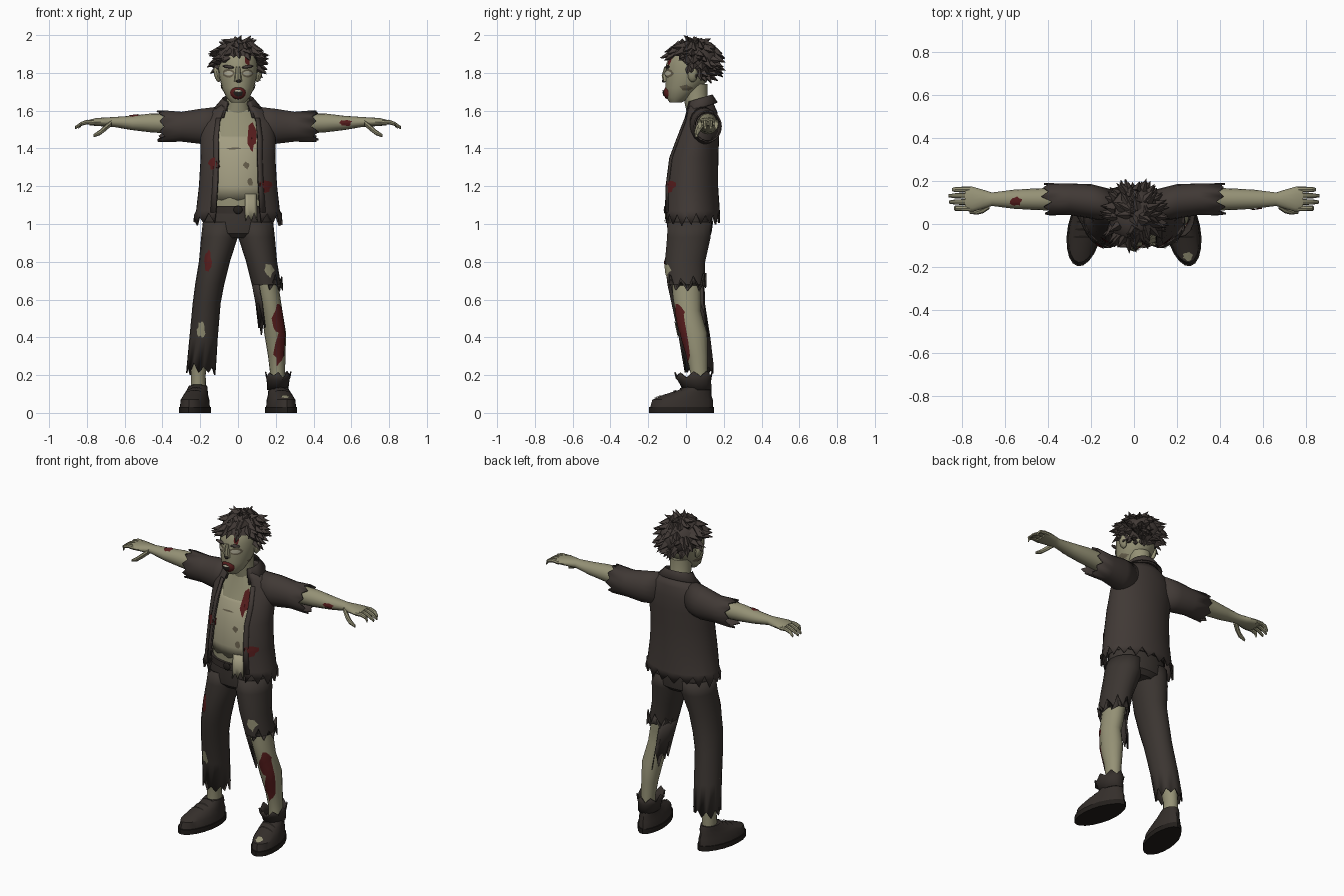
import bpy, bmesh, random
from math import sin, cos, pi, radians
from mathutils import Vector, Matrix
from mathutils.bvhtree import BVHTree

random.seed(7)
if "Cube" in bpy.data.objects:
    bpy.data.objects.remove(bpy.data.objects["Cube"])


def paint(name, *rgb):
    m = bpy.data.materials.new(name)
    m.use_nodes = True
    m.diffuse_color = (*rgb, 1)
    m.node_tree.nodes["Principled BSDF"].inputs["Base Color"].default_value = (*rgb, 1)
    return m


skin = paint("grey green skin", .30, .285, .18)
cloth = paint("pale undershirt", .36, .335, .22)
coat = paint("brown jacket", .052, .041, .036)
denim = paint("dark trousers", .044, .036, .031)
locks = paint("brown hair", .055, .043, .038)
leather = paint("shoe leather", .035, .028, .024)
rubber = paint("dark sole", .016, .013, .011)
blood = paint("dried blood", .095, .012, .012)
bruise = paint("bruised skin", .13, .11, .07)
bone = paint("pale eye", .45, .43, .32)
parts = []


def finish(name, bm, mat, thick=0):
    mesh = bpy.data.meshes.new(name)
    bm.to_mesh(mesh)
    bm.free()
    mesh.materials.append(mat)
    ob = bpy.data.objects.new(name, mesh)
    bpy.context.scene.collection.objects.link(ob)
    if thick:
        mod = ob.modifiers.new("thickness", "SOLIDIFY")
        mod.thickness, mod.offset = thick, -1
    parts.append(ob)
    return ob


def loft(name, rings, mat, axis="z", n=16, arc=None, hem=None, warp=None, thick=0, s=1):
    """Skin elliptical rings (x, y, z, a, b); arc or hem leaves an open shell."""
    bm = bmesh.new()
    a0, a1 = [radians(a) for a in (arc or (0, 360))]
    count = n + 1 if arc else n
    rows = []
    for i, (x, y, z, a, b) in enumerate(rings):
        row = []
        for k in range(count):
            t = a0 + (a1 - a0) * k / n
            p, q = a * cos(t), b * sin(t)
            v = Vector((x + p, y + q, z) if axis == "z" else (x, y + p, z + q))
            if hem and i == len(rings) - 1:
                v += Vector(hem) * (k % 2 * .7 + random.random() * .4)
            if warp:
                v = warp(v, i, k)
            row.append(bm.verts.new((v.x * s, v.y, v.z)))
        rows.append(row)
    for r, q in zip(rows, rows[1:]):
        for k in range(n):
            j = (k + 1) % count
            bm.faces.new((r[k], r[j], q[j], q[k]))
    if not (arc or hem):
        bm.faces.new(rows[0])
        bm.faces.new(rows[-1])
    bmesh.ops.recalc_face_normals(bm, faces=bm.faces)
    mid = sum((v.co for v in bm.verts), Vector()) / len(bm.verts)
    if sum(f.normal.dot(f.calc_center_median() - mid) * f.calc_area() for f in bm.faces) < 0:
        bmesh.ops.reverse_faces(bm, faces=bm.faces)
    return finish(name, bm, mat, thick)


def blob(name, centre, size, mat, turn=0):
    bm = bmesh.new()
    m = Matrix.Translation(centre) @ Matrix.Rotation(turn, 4, "Y") @ Matrix.Diagonal((*size, 1))
    bmesh.ops.create_uvsphere(bm, u_segments=12, v_segments=8, radius=1, matrix=m)
    return finish(name, bm, mat)


def decal(name, targets, centre, size, mat, facing=(0, -1, 0), rough=.4, lift=.005, n=14):
    """Thin ragged patch projected onto the target parts."""
    d = Vector(facing).normalized()
    u = Vector((1, 0, 0)) if abs(d.z) > .9 else Vector((0, 0, 1)).cross(d).normalized()
    w = d.cross(u)
    trees = [BVHTree.FromPolygons([v.co for v in o.data.vertices],
                                  [p.vertices for p in o.data.polygons]) for o in targets]
    bm = bmesh.new()
    edge = [1 - rough * random.random() for k in range(n)]

    def drop(r, k):
        t = 2 * pi * k / n
        start = Vector(centre) + (u * size[0] * cos(t) + w * size[1] * sin(t)) * r * edge[k % n] + d * .6
        hits = [h for h in (tree.ray_cast(start, -d) for tree in trees) if h[0]]
        if hits:
            return bm.verts.new(min(hits, key=lambda h: h[3])[0] + d * lift)

    hub = drop(0, 0)
    rows = [[drop(r / 4, k) for k in range(n)] for r in range(1, 5)]
    faces = [(hub, rows[0][k], rows[0][(k + 1) % n]) for k in range(n)]
    for r, q in zip(rows, rows[1:]):
        faces += [(r[k], q[k], q[(k + 1) % n], r[(k + 1) % n]) for k in range(n)]
    for f in faces:
        if all(f):
            depth = [v.co.dot(d) for v in f]
            if max(depth) - min(depth) < .04:
                bm.faces.new(f)
    return finish(name, bm, mat)


# torso, undershirt and jacket
body = [(0, .02, 1.07, .165, .112), (0, .02, 1.2, .172, .118), (0, .03, 1.35, .175, .108),
        (0, .055, 1.45, .175, .095), (0, .072, 1.53, .16, .083), (0, .07, 1.61, .08, .06)]
chest = loft("torso", body, skin, n=24)
shirt = loft("undershirt", [(x, y, z + (.05 if z < 1.1 else 0), a * 1.04, b * 1.05) for x, y, z, a, b in body[4::-1]],
             cloth, n=24, hem=(0, 0, .02), thick=.004,
             warp=lambda v, i, k: v - Vector((0, 0, .04 if i == 0 and v.y < 0 else 0)))
loft("undershirt_flap", [(0, .02, 1.16, .18, .126), (0, .02, 1.08, .183, .131), (0, .02, 1.01, .188, .136)],
     cloth, n=4, arc=(282, 303), hem=(0, 0, .05), thick=.004)
jacket = loft("jacket", [(0, .075, 1.64, .09, .07), (0, .08, 1.595, .15, .085), (0, .075, 1.53, .195, .1),
                         (0, .055, 1.45, .2, .12), (0, .033, 1.35, .198, .138), (0, .022, 1.2, .207, .148),
                         (0, .025, 1.07, .222, .154), (0, .025, .99, .236, .156)],
              coat, n=30, arc=(-58, 238), hem=(0, 0, .07), thick=.01)
loft("collar", [(0, .07, 1.615, .092, .078), (0, .07, 1.665, .083, .07), (0, .07, 1.615, .125, .098)], coat,
     n=16, arc=(-52, 232), thick=.006,
     warp=lambda v, i, k: v + Vector((0, 0, .3 * (v.y - .07) - (.03 if i == 2 and k in (0, 1, 15, 16) else 0))))
for s, side in ((1, "left"), (-1, "right")):
    loft(side + "_jacket_edge", [(0, .075, 1.56, .182, .097), (0, .055, 1.45, .204, .124), (0, .033, 1.35, .202, .142),
                                 (0, .022, 1.2, .211, .152), (0, .025, 1.06, .228, .159)],
         coat, n=2, arc=(-59, -50), thick=.004, s=s)

# hips and belt
loft("trouser_hips", [(0, .02, 1.09, .172, .12), (0, .02, 1.0, .186, .122), (0, .02, .95, .18, .115),
                      (0, .02, .925, .11, .09)], denim, n=24)
loft("belt", [(0, .02, z, .18, .128) for z in (1.055, 1.095)], leather, n=24)
blob("belt_buckle", (0, -.11, 1.075), (.024, .008, .022), rubber)

# legs, trousers and shoes
leg = [(.13, 0, .82, .06, .08), (.165, .005, .62, .058, .075), (.18, .01, .54, .055, .068), (.197, .04, .42, .058, .072),
       (.205, .06, .3, .046, .055), (.21, .07, .2, .039, .045), (.21, .07, .09, .041, .048)]
trouser = [(.09, .02, 1.01, .096, .118), (.098, .015, .93, .097, .117), (.125, -.005, .8, .082, .108),
           (.15, 0, .68, .077, .1), (.166, .012, .58, .074, .09), (.182, .045, .4, .075, .085), (.195, .07, .2, .08, .078)]
legs, shoes = {}, {}
for s, side in ((1, "left"), (-1, "right")):
    legs[side] = loft(side + "_leg", leg, skin, s=s)

    def toe_out(v, i, k):
        v.x *= 1 - .9 * max(0, v.y - .02)
        return Matrix.Rotation(radians(11), 3, "Z") @ (v - Vector((0, .07, 0))) + Vector((.21, .07, 0))

    shoes[side] = loft(side + "_shoe", [(0, -.025, .025, .075, .17), (0, -.02, .07, .071, .163), (0, .005, .095, .062, .13),
                                        (0, .045, .12, .055, .09), (0, .065, .145, .05, .06)],
                       leather, n=20, warp=toe_out, s=s)
    loft(side + "_sole", [(0, -.025, z, .08, .176) for z in (0, .03)], rubber, n=20, warp=toe_out, s=s)
    for i in range(3):
        decal(side + "_lace", [shoes[side]], (s * (.222 + .008 * i), .01 - .035 * i, .1), (.045, .006), rubber, (0, 0, 1), 0)
right_trouser = loft("right_trouser_leg", trouser, denim, n=18, hem=(0, 0, .06), thick=.008, s=-1)
left_trouser = loft("left_trouser_leg", trouser[:4] + [(.156, .005, .64, .08, .098)], denim, n=18, hem=(0, 0, .1), thick=.008)
loft("left_trouser_flap", trouser[3:6], denim, n=8, arc=(115, 235), hem=(0, 0, .13), thick=.008)
loft("left_torn_cuff", [(.21, .06, .12, .056, .075), (.212, .045, .17, .06, .088), (.213, .04, .225, .07, .102)],
     leather, hem=(0, 0, -.04), thick=.006)

# sleeves, arms and hands
arms, sleeves = {}, {}
for s, side in ((1, "left"), (-1, "right")):
    sleeves[side] = loft(side + "_sleeve", [(.1, .085, 1.525, .075, .098), (.2, .105, 1.517, .08, .094),
                                            (.3, .115, 1.515, .073, .08), (.43, .115, 1.517, .075, .085)],
                         coat, "x", n=18, hem=(-.045, 0, 0), thick=.008, s=s)
    arms[side] = loft(side + "_arm", [(.3, .115, 1.53, .055, .055), (.46, .115, 1.535, .05, .05), (.56, .115, 1.535, .044, .038),
                                      (.66, .115, 1.54, .031, .026), (.7, .115, 1.54, .044, .024),
                                      (.75, .115, 1.54, .058, .021), (.785, .118, 1.537, .056, .015)], skin, "x", s=s)
    for f, reach in enumerate((.835, .86, .862, .845)):
        y = .073 + f * .029
        loft(side + "_finger", [(.76, y, 1.538, .014, .013), (.8, y, 1.54, .013, .012),
                                (.83, y, 1.53, .012, .011), (reach, y, 1.51, .007, .008)], skin, "x", n=8, s=s)
    loft(side + "_thumb", [(.67, .09, 1.535, .02, .016), (.7, .068, 1.51, .018, .017), (.73, .057, 1.485, .014, .015),
                           (.765, .055, 1.467, .007, .008)], skin, "x", n=8, s=s)

# neck, head and face
loft("neck", [(0, .075, 1.56, .08, .065), (0, .055, 1.63, .06, .06), (0, .045, 1.74, .062, .07)], skin)
head = loft("head", [(0, -.055, 1.642, .035, .03), (0, -.04, 1.67, .062, .065), (0, -.015, 1.72, .085, .094),
                     (0, .01, 1.78, .1, .12), (0, .018, 1.84, .105, .125), (0, .02, 1.9, .095, .105),
                     (0, .03, 1.945, .06, .068)], skin, n=20)
loft("nose", [(0, -.1, 1.835, .012, .014), (0, -.105, 1.785, .018, .024), (0, -.1, 1.755, .023, .022)], skin, n=8)
blob("nose_hole", (.003, -.117, 1.757), (.014, .01, .009), rubber)
lips = blob("bloody_lips", (0, -.093, 1.695), (.042, .026, .036), blood)
decal("open_mouth", [lips], (0, -.1, 1.695), (.028, .022), rubber, rough=.2)
decal("teeth", [lips], (0, -.1, 1.705), (.022, .006), bone, rough=.3, lift=.008)
for s, side in ((1, "left"), (-1, "right")):
    blob(side + "_ear", (s * .11, .035, 1.79), (.016, .026, .04), skin, s * .25)
    decal(side + "_eye_socket", [head], (s * .05, -.1, 1.798), (.034, .025), bruise, rough=.2)
    decal(side + "_eye", [head], (s * .05, -.1, 1.798), (.023, .012), bone, rough=0, lift=.009)
    blob(side + "_brow", (s * .05, -.098, 1.832), (.034, .012, .008), locks, s * -.15)
    decal(side + "_hollow_cheek", [head], (s * .085, 0, 1.72), (.03, .02), bruise, (s, -.8, 0))

# hair cap covered in swept tufts
centre, radii = Vector((0, .04, 1.865)), Vector((.118, .134, .105))
hair = bmesh.new()
bmesh.ops.create_uvsphere(hair, u_segments=20, v_segments=14, radius=1,
                          matrix=Matrix.Translation(centre) @ Matrix.Diagonal((*radii, 1)))


def below(p):
    return p.z < 1.82 - .6 * (p.y - .02)


bmesh.ops.delete(hair, geom=[v for v in hair.verts if below(v.co)], context="VERTS")
for i in range(150):
    z = random.uniform(-.95, 1)
    t, r = random.uniform(0, 2 * pi), (1 - z * z) ** .5
    out = Vector((r * cos(t), r * sin(t), z))
    base = centre + Vector(a * b for a, b in zip(out, radii)) * .97
    if below(base):
        continue
    flow = out * .45 + Vector((out.x, out.y, -.55)) * .8 + Vector((random.uniform(-.35, .35) for j in range(3)))
    place = Matrix.Translation(base + flow.normalized() * .02) @ flow.to_track_quat("Z", "Y").to_matrix().to_4x4()
    bmesh.ops.create_cone(hair, cap_ends=True, segments=4, radius1=.026, radius2=.001,
                          depth=random.uniform(.055, .08), matrix=place)
for v in hair.verts:
    v.co.z = min(v.co.z, 2)
finish("hair", hair, locks)

# blood stains, holes and wounds
top = (0, 0, 1)
decal("forehead_blood", [head], (.05, -.1, 1.875), (.017, .045), blood)
decal("chest_blood", [shirt, chest], (.072, 0, 1.46), (.027, .085), blood)
decal("jacket_blood_left", [jacket, shirt], (.145, 0, 1.2), (.04, .045), blood)
decal("jacket_blood_right", [jacket, shirt], (-.125, 0, 1.32), (.035, .04), blood)
decal("belly_wound_high", [shirt], (.045, 0, 1.31), (.02, .022), bruise)
decal("belly_wound_low", [shirt], (.065, 0, 1.22), (.018, .025), bruise)
decal("chest_crease", [shirt], (-.02, 0, 1.4), (.05, .006), bruise)
decal("thigh_blood", [right_trouser], (-.16, 0, .8), (.026, .075), blood)
decal("knee_hole", [right_trouser], (-.195, 0, .44), (.025, .05), skin)
decal("thigh_hole", [left_trouser], (.165, 0, .755), (.03, .045), skin)
decal("knee_blood", [legs["left"]], (.19, 0, .5), (.045, .08), blood, (.5, -1, 0))
decal("shin_blood", [legs["left"]], (.22, 0, .37), (.034, .16), blood, (.6, -1, 0))
decal("toe_hole", [shoes["left"]], (.25, -.14, .07), (.028, .025), skin, (0, -.5, .9))
decal("left_arm_blood", [arms["left"]], (.57, .1, 1.535), (.04, .02), blood)
decal("right_arm_blood", [arms["right"]], (-.55, .105, 1.53), (.035, .025), blood, top)

bpy.ops.object.select_all(action="DESELECT")
for ob in parts:
    ob.select_set(True)
bpy.context.view_layer.objects.active = parts[0]
bpy.ops.object.shade_smooth_by_angle(angle=radians(35))
